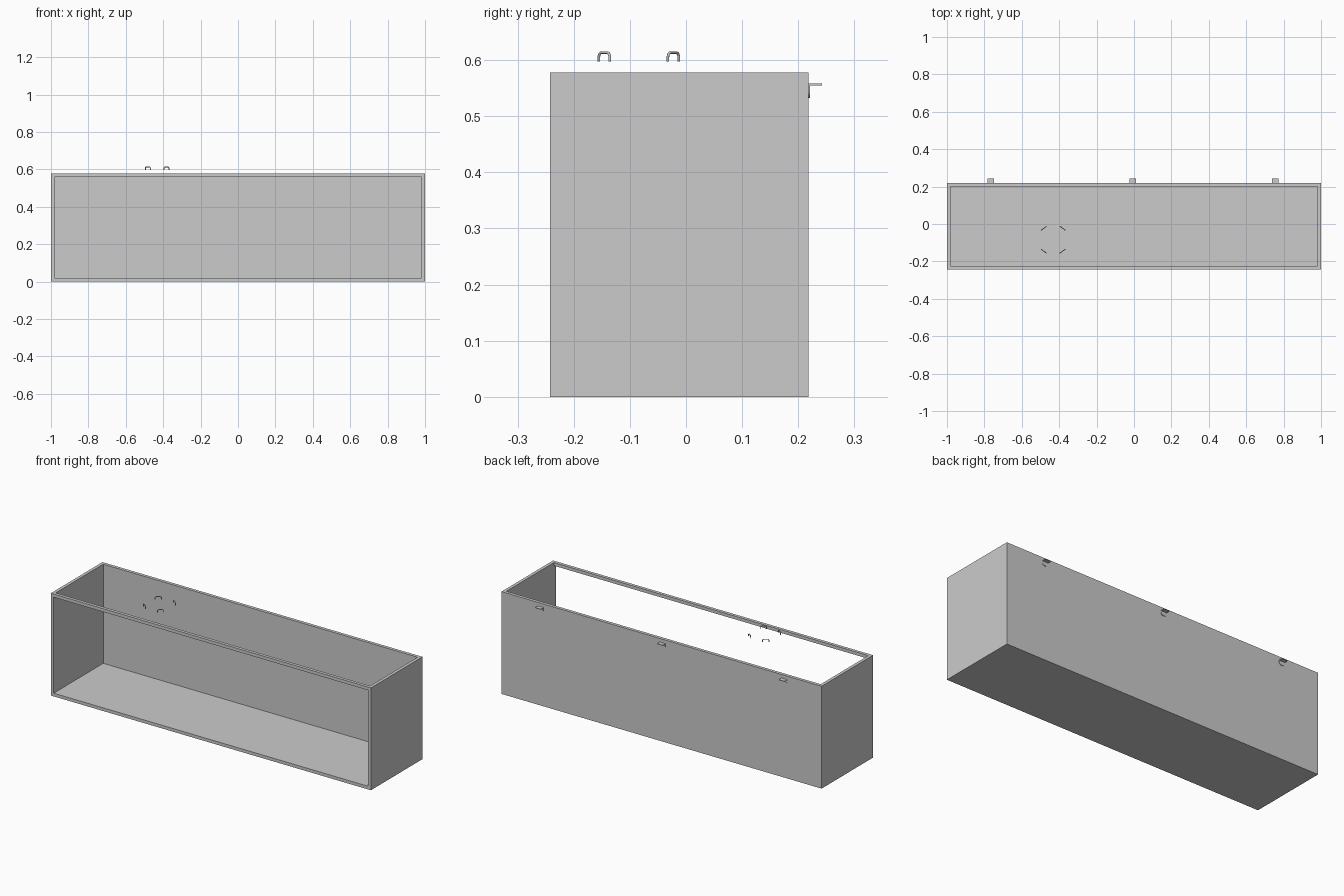
import bpy, bmesh, math
from mathutils import Vector

if "Cube" in bpy.data.objects:
    bpy.data.objects.remove(bpy.data.objects["Cube"])

Y0, Y1, H, T = -0.242, 0.218, 0.578, 0.018   # front, back, height, wall thickness


def box(name, lo, hi):
    bm = bmesh.new()
    bmesh.ops.create_cube(bm, size=1)
    lo, hi = Vector(lo), Vector(hi)
    for v in bm.verts:
        v.co = Vector([(lo[i] + hi[i]) / 2 + v.co[i] * (hi[i] - lo[i]) for i in range(3)])
    me = bpy.data.meshes.new(name)
    bm.to_mesh(me)
    bm.free()
    ob = bpy.data.objects.new(name, me)
    bpy.context.collection.objects.link(ob)
    return ob


# Tank shell: open front and open top, leaving a slim bar along the top front edge
tank = box("tank_shell", (-1, Y0, 0), (1, Y1, H))
cutters = [
    box("front_opening_cutter", (-1 + T, Y0 - 0.1, T), (1 - T, Y1 - T, H - T)),
    box("top_opening_cutter", (-1 + T, Y0 + T, H / 2), (1 - T, Y1 - T, H + 0.1)),
]
for c in cutters:
    m = tank.modifiers.new("opening", 'BOOLEAN')
    m.operation = 'DIFFERENCE'
    m.solver = 'EXACT'
    m.object = c
bpy.context.view_layer.objects.active = tank
tank.select_set(True)
for m in list(tank.modifiers):
    bpy.ops.object.modifier_apply(modifier=m.name)
for c in cutters:
    bpy.data.objects.remove(c)


# Back brackets: a flat shelf plus a hanging tab with rounded lower corners
def bracket(name, cx):
    w, top, th = 0.0175, 0.558, 0.003
    shelf = box(name + "_shelf", (cx - w, Y1, top - th), (cx + w, 0.242, top))
    tab = box(name + "_tab", (cx - w, Y1, 0.533), (cx + w, Y1 + th, top - th))
    bm = bmesh.new()
    bm.from_mesh(tab.data)
    low = [e for e in bm.edges if all(v.co.z < 0.54 for v in e.verts)
           and abs(e.verts[0].co.x - e.verts[1].co.x) < 1e-5]
    bmesh.ops.bevel(bm, geom=low, offset=0.012, segments=5, profile=0.5, affect='EDGES')
    bm.to_mesh(tab.data)
    bm.free()
    return shelf, tab


for label, x in (("left", -0.767), ("middle", -0.007), ("right", 0.755)):
    bracket("bracket_" + label, x)


# Wire loops: small rounded arches set around a ring above the top
def wire_loop(name, cx, cy, angle):
    half, r, z0, z1, rad = 0.0165, 0.008, 0.598, 0.6135, 0.0023
    pts = [(-half, z0)]
    pts += [(-half + r - r * math.cos(a), z1 - r + r * math.sin(a))
            for a in (math.pi / 2 * i / 5 for i in range(6))]
    pts += [(-s, z) for s, z in reversed(pts)]
    cu = bpy.data.curves.new(name, 'CURVE')
    cu.dimensions = '3D'
    cu.bevel_depth = rad
    cu.bevel_resolution = 2
    cu.use_fill_caps = True
    sp = cu.splines.new('POLY')
    sp.points.add(len(pts) - 1)
    for p, (s, z) in zip(sp.points, pts):
        p.co = (cx + s * math.cos(angle), cy + s * math.sin(angle), z, 1)
    ob = bpy.data.objects.new(name, cu)
    bpy.context.collection.objects.link(ob)


tilt = math.radians(36)
for sx, side in ((-1, "left"), (1, "right")):
    for sy, end in ((-1, "front"), (1, "back")):
        wire_loop(f"wire_loop_{end}_{side}", -0.432 + sx * 0.05, -0.084 + sy * 0.0615,
                  -sx * sy * tilt)
